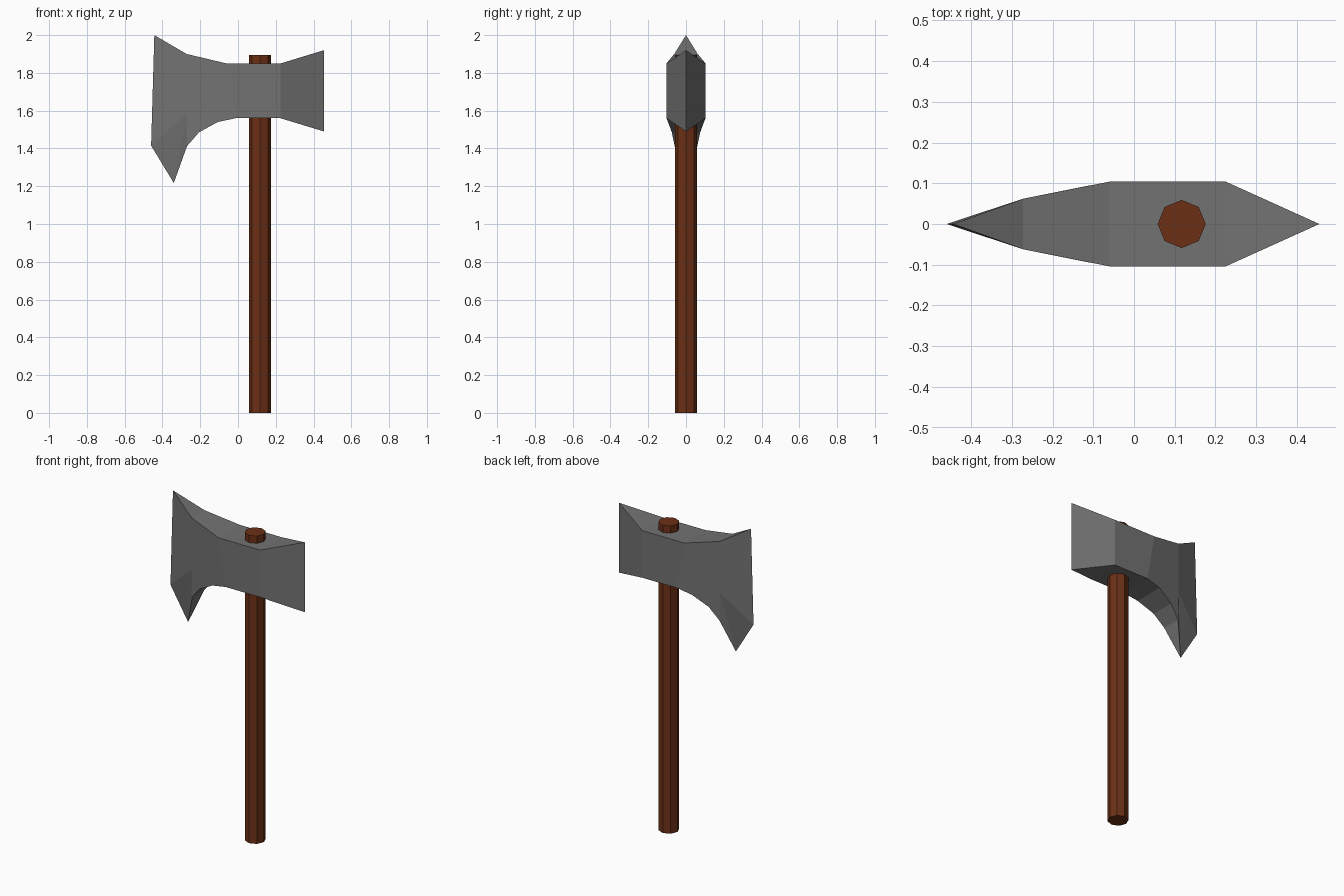
import bpy, bmesh

if "Cube" in bpy.data.objects:
    bpy.data.objects.remove(bpy.data.objects["Cube"])


def paint(obj, name, rgb):
    mat = bpy.data.materials.new(name)
    mat.diffuse_color = (*rgb, 1)
    mat.use_nodes = True
    mat.node_tree.nodes["Principled BSDF"].inputs["Base Color"].default_value = mat.diffuse_color
    obj.data.materials.append(mat)


# Handle: eight-sided shaft, corners on the axes
bpy.ops.mesh.primitive_cylinder_add(vertices=8, radius=0.059, depth=1.895,
                                    location=(0.117, 0, 0.9475))
handle = bpy.context.object
handle.name = "handle"
paint(handle, "wood", (0.15, 0.03, 0.008))

# Head: outline of one cheek as (x, half thickness, z)
top = [(0.225, 0.104, 1.85), (-0.06, 0.104, 1.85), (-0.272, 0.062, 1.90)]
bottom = [(0.225, 0.104, 1.56), (-0.012, 0.104, 1.56), (-0.107, 0.095, 1.54),
          (-0.207, 0.075, 1.485), (-0.27, 0.06, 1.412)]
cheek = (-0.272, 0.062, 1.585)

bm = bmesh.new()
# Sharp edges on the centre plane
back_top, back_low, toe, heel, beard = [
    bm.verts.new((x, 0, z)) for x, z in
    [(0.455, 1.92), (0.455, 1.49), (-0.443, 2.0), (-0.46, 1.415), (-0.34, 1.217)]]

rims = []
for side in (-1, 1):
    t = [bm.verts.new((x, side * y, z)) for x, y, z in top]
    b = [bm.verts.new((x, side * y, z)) for x, y, z in bottom]
    c = bm.verts.new((cheek[0], side * cheek[1], cheek[2]))
    for face in ([back_top, t[0], b[0], back_low],      # rear wedge
                 [t[0], t[1], b[1], b[0]],              # flat cheek
                 [t[1], t[2], c, b[4], b[3], b[2], b[1]],  # tapering cheek
                 [t[2], toe, heel, c],                  # blade bevel
                 [c, heel, beard],                      # beard bevel
                 [c, beard, b[4]]):
        bm.faces.new(face)
    rims.append((t, b))

# Top and underside strips joining both cheeks
for k, (start, end) in enumerate([(back_top, toe), (back_low, beard)]):
    p, q = rims[0][k], rims[1][k]
    bm.faces.new([start, p[0], q[0]])
    for i in range(len(p) - 1):
        bm.faces.new([p[i], p[i + 1], q[i + 1], q[i]])
    bm.faces.new([end, q[-1], p[-1]])

bmesh.ops.recalc_face_normals(bm, faces=bm.faces)
mesh = bpy.data.meshes.new("axe_head")
bm.to_mesh(mesh)
bm.free()
head = bpy.data.objects.new("axe_head", mesh)
bpy.context.collection.objects.link(head)
paint(head, "steel", (0.17, 0.17, 0.17))
